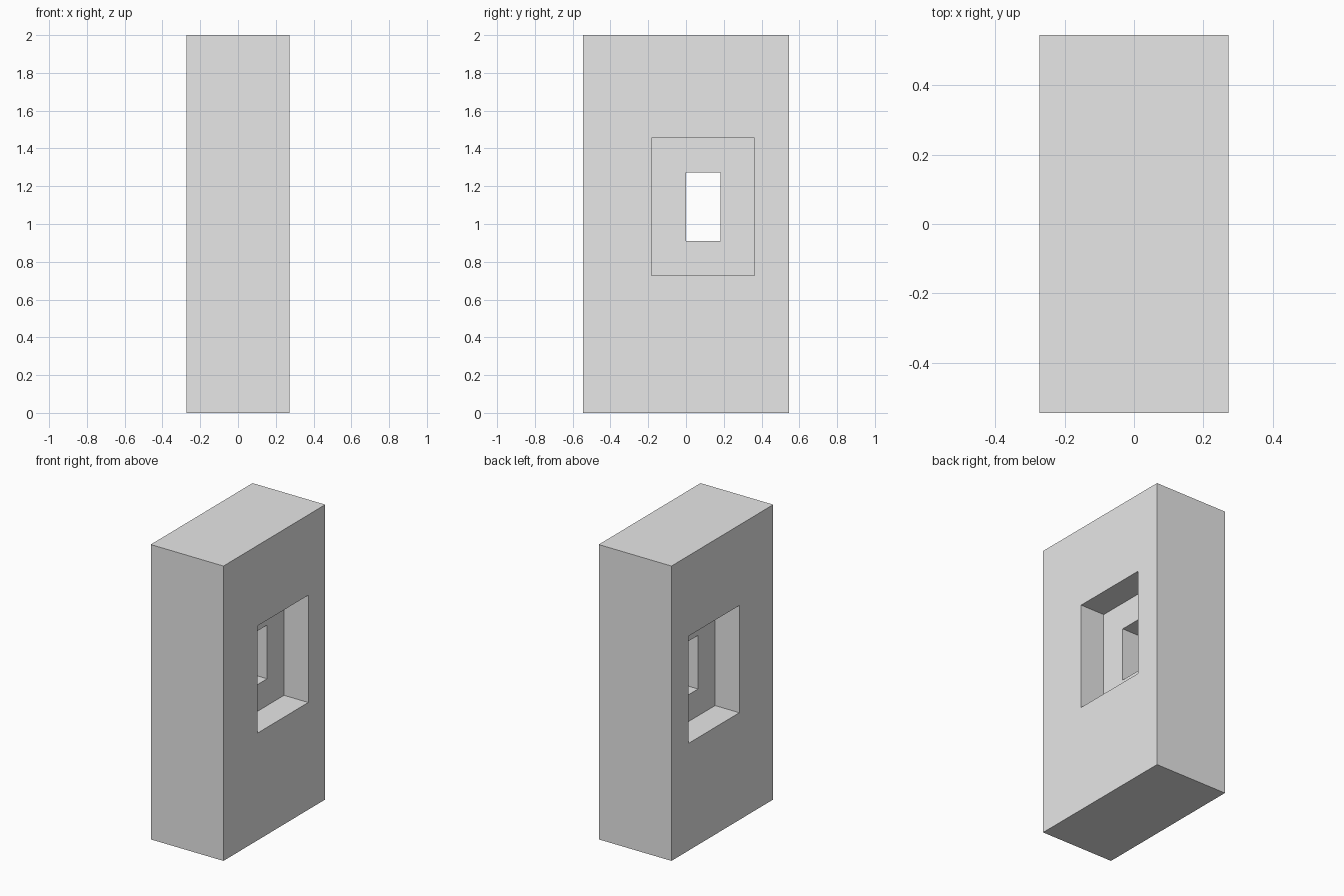
import bpy
import bmesh

cube = bpy.data.objects.get("Cube")
if cube:
    bpy.data.objects.remove(cube, do_unlink=True)

U = 2 / 11                      # modular unit: the block is 3 x 6 x 11 units

# Nested rectangles in the y-z plane: (y min, y max, z min, z max)
OUTER = (-3, 3, 0, 11)
RECESS = (-1, 2, 4, 8)
HOLE = (0, 1, 5, 7)

# Rectangular rings from the +x face, through the opening, to the -x face
RINGS = [(1.5, OUTER), (1.5, RECESS), (0.5, RECESS), (0.5, HOLE),
         (-0.5, HOLE), (-0.5, RECESS), (-1.5, RECESS), (-1.5, OUTER)]


def add_ring(bm, x, rect):
    y0, y1, z0, z1 = rect
    return [bm.verts.new((x * U, y * U, z * U))
            for y, z in ((y0, z0), (y1, z0), (y1, z1), (y0, z1))]


# Wall block with a stepped window on both sides, bridged ring to ring
bm = bmesh.new()
rings = [add_ring(bm, x, rect) for x, rect in RINGS]
for i, ring in enumerate(rings):
    nxt = rings[(i + 1) % len(rings)]
    for k in range(4):
        j = (k + 1) % 4
        bm.faces.new((ring[k], ring[j], nxt[j], nxt[k]))
bmesh.ops.recalc_face_normals(bm, faces=bm.faces[:])

mesh = bpy.data.meshes.new("window_wall")
bm.to_mesh(mesh)
bm.free()
wall = bpy.data.objects.new("window_wall", mesh)
bpy.context.collection.objects.link(wall)

# Plain light grey
grey = bpy.data.materials.new("light_grey")
grey.use_nodes = True
color = (0.8, 0.8, 0.8, 1)
grey.diffuse_color = color
grey.node_tree.nodes["Principled BSDF"].inputs["Base Color"].default_value = color
mesh.materials.append(grey)
